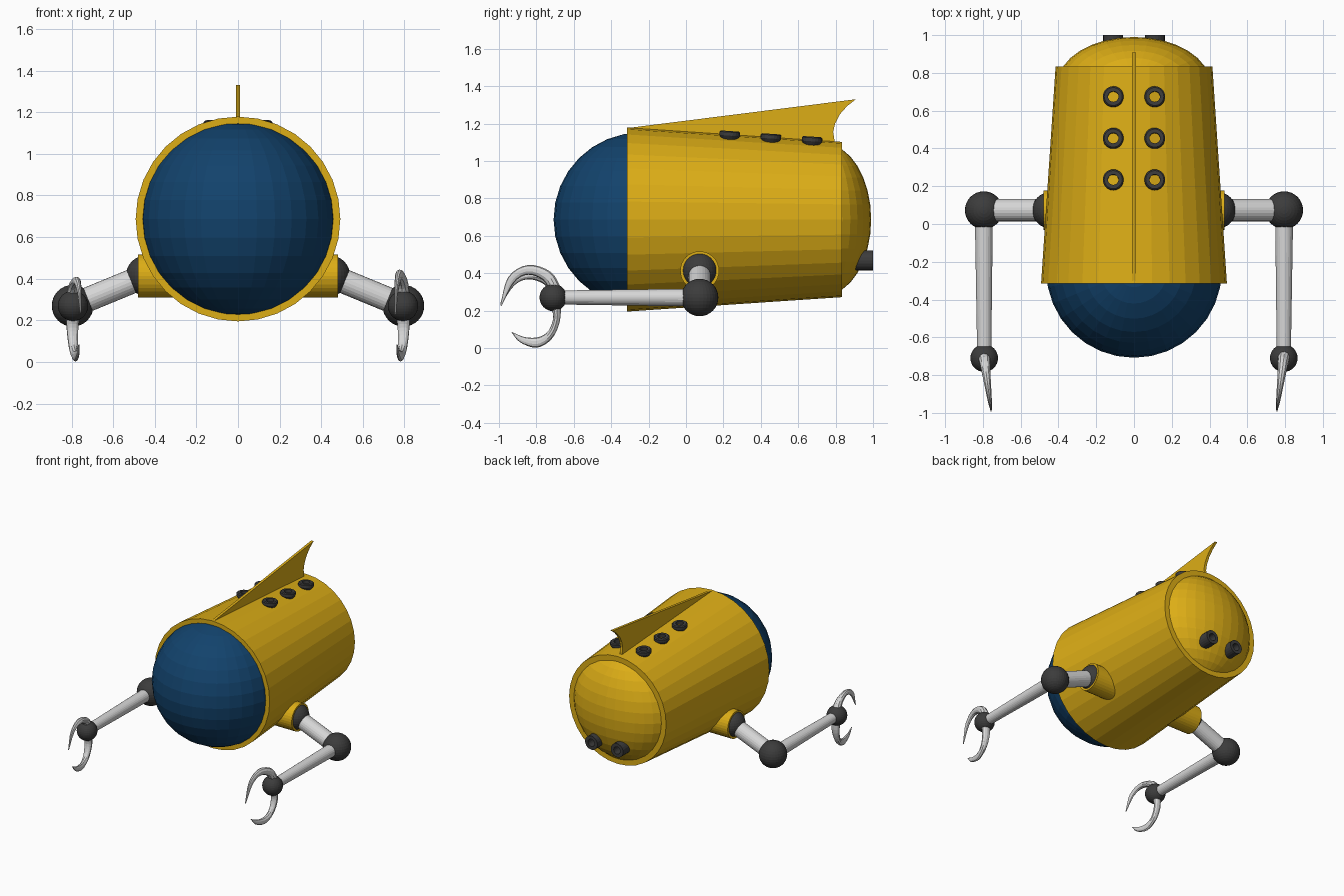
import bpy, bmesh, math
from mathutils import Vector, Matrix

if "Cube" in bpy.data.objects:
    bpy.data.objects.remove(bpy.data.objects["Cube"])


def material(name, rgb):
    m = bpy.data.materials.new(name)
    m.diffuse_color = (*rgb, 1)
    m.use_nodes = True
    m.node_tree.nodes["Principled BSDF"].inputs["Base Color"].default_value = m.diffuse_color
    return m


GOLD = material("gold paint", (0.72, 0.42, 0.008))
BLUE = material("deep blue glass", (0.006, 0.055, 0.15))
DARK = material("dark rubber", (0.045, 0.045, 0.045))
STEEL = material("light steel", (0.68, 0.68, 0.68))


def finish(name, bm, mat, matrix=Matrix()):
    bmesh.ops.recalc_face_normals(bm, faces=bm.faces)
    me = bpy.data.meshes.new(name)
    bm.to_mesh(me)
    bm.free()
    me.materials.append(mat)
    ob = bpy.data.objects.new(name, me)
    ob.matrix_world = matrix
    bpy.context.collection.objects.link(ob)
    return ob


def ball(name, loc, scale, mat):
    bm = bmesh.new()
    bmesh.ops.create_uvsphere(bm, u_segments=32, v_segments=16, radius=1)
    bmesh.ops.scale(bm, vec=scale, verts=bm.verts)
    return finish(name, bm, mat, Matrix.Translation(loc))


def loft(bm, rings, loop=False):
    """Bridge equal-length rings of points with quads."""
    vs = [[bm.verts.new(p) for p in r] for r in rings]
    n = len(vs[0])
    for k in range(len(vs) if loop else len(vs) - 1):
        a, b = vs[k], vs[(k + 1) % len(vs)]
        for i in range(n):
            j = (i + 1) % n
            bm.faces.new((a[i], a[j], b[j], b[i]))
    if not loop:
        bm.faces.new(vs[0])
        bm.faces.new(vs[-1])


def tube(name, profile, loc, axis, mat, sides):
    """Revolve a closed (radius, height) wall profile around an axis."""
    bm = bmesh.new()
    rings = [[(r * math.cos(t), r * math.sin(t), h)
              for t in (2 * math.pi * i / sides for i in range(sides))]
             for r, h in profile]
    loft(bm, rings, loop=True)
    rot = Vector(axis).to_track_quat('Z', 'Y').to_matrix().to_4x4()
    return finish(name, bm, mat, Matrix.Translation(loc) @ rot)


def rod(name, p, q, r1, r2, mat):
    p, q = Vector(p), Vector(q)
    bm = bmesh.new()
    bmesh.ops.create_cone(bm, cap_ends=True, segments=24, radius1=r1,
                          radius2=r2, depth=(q - p).length)
    rot = (q - p).to_track_quat('Z', 'Y').to_matrix().to_4x4()
    return finish(name, bm, mat, Matrix.Translation((p + q) / 2) @ rot)


def smooth_path(pts, steps=4):
    """Catmull-Rom interpolation through 2D points."""
    p = [Vector(a) for a in pts]
    p = [2 * p[0] - p[1]] + p + [2 * p[-1] - p[-2]]
    out = []
    for i in range(1, len(p) - 2):
        a, b, c, d = p[i - 1:i + 3]
        for s in range(steps):
            t = s / steps
            out.append(0.5 * (2 * b + (c - a) * t + (2 * a - 5 * b + 4 * c - d) * t * t
                              + (3 * b - a - 3 * c + d) * t ** 3))
    return out + [p[-2]]


# Claw outlines as (y, z) relative to the wrist ball
UPPER = ([(0.050, 0.035), (-0.012, 0.136), (-0.135, 0.174), (-0.242, 0.110), (-0.285, -0.040)],
         [(-0.017, 0.030), (-0.055, 0.093), (-0.135, 0.122), (-0.210, 0.080), (-0.279, -0.045)])
LOWER = ([(0.042, -0.01), (0.036, -0.126), (-0.007, -0.220), (-0.087, -0.268), (-0.178, -0.240), (-0.226, -0.185)],
         [(-0.017, -0.04), (0.0, -0.104), (-0.023, -0.174), (-0.076, -0.211), (-0.151, -0.212), (-0.222, -0.185)])


def claw(name, outline, wrist, side, zscale=1.0):
    outer, inner = (smooth_path(c) for c in outline)
    rings = []
    for k, (o, i) in enumerate(zip(outer, inner)):
        mid, half = (o + i) / 2, (o - i) / 2
        w = 0.032 * (1 - k / (len(outer) - 1)) + 0.003
        ring = []
        for s in range(10):
            t = 2 * math.pi * s / 10
            q = mid + half * math.cos(t)
            ring.append((w * math.sin(t), q.x, q.y * zscale))
        rings.append(ring)
    bm = bmesh.new()
    loft(bm, rings)
    finish(name, bm, STEEL, Matrix.Translation(wrist) @ Matrix.Rotation(-side * math.radians(7.5), 4, 'Z'))


# Hull and domes
CZ = 0.687
tube("hull", [(0.492, -0.315), (0.415, 0.835), (0.372, 0.835), (0.458, -0.315)],
     (0, 0, CZ), (0, 1, 0), GOLD, 32)
ball("front_window", (0, -0.243, CZ), (0.465, 0.465, 0.465), BLUE)
ball("rear_dome", (0, 0.74, CZ), (0.405, 0.25, 0.405), GOLD)

# Top fin
fin = [(-0.313, 1.176), (0.909, 1.33), (0.862, 1.294), (0.823, 1.25), (0.797, 1.20),
       (0.787, 1.155), (0.797, 1.09), (0.75, 1.06), (-0.25, 1.13)]
bm = bmesh.new()
face = bm.faces.new([bm.verts.new((-0.01, y, z)) for y, z in fin])
ext = bmesh.ops.extrude_face_region(bm, geom=[face])
bmesh.ops.translate(bm, vec=(0.02, 0, 0),
                    verts=[v for v in ext["geom"] if isinstance(v, bmesh.types.BMVert)])
finish("top_fin", bm, GOLD)

for side, label in ((1, "right"), (-1, "left")):
    # Ring studs along the back
    for n in range(3):
        y = 0.235 + 0.22 * n
        tube(f"{label}_stud_{n + 1}",
             [(0.028, 0), (0.048, 0), (0.055, -0.006), (0.055, -0.025), (0.038, -0.05), (0.028, -0.05)],
             (side * 0.11, y, 1.160 - 0.068 * (y - 0.235)), (0, 0.067, 1), DARK, 20)

    # Rear thruster nozzle
    tube(f"{label}_nozzle", [(0.028, 0), (0.053, 0), (0.053, -0.14), (0.028, -0.14)],
         (side * 0.11, 1.0, 0.468), (0, 1, 0), DARK, 20)

    # Arm: socket, joints and rods
    shoulder = (side * 0.443, 0.073, 0.415)
    elbow = (side * 0.795, 0.073, 0.27)
    wrist = (side * 0.793, -0.71, 0.27)
    tube(f"{label}_socket", [(0.104, 0), (0.104, -0.26), (0.088, -0.26), (0.088, 0)],
         (side * 0.48, 0.073, 0.413), (side, 0, 0), GOLD, 32)
    ball(f"{label}_shoulder_joint", shoulder, (0.096,) * 3, DARK)
    ball(f"{label}_elbow_joint", elbow, (0.1,) * 3, DARK)
    ball(f"{label}_wrist_joint", wrist, (0.073,) * 3, DARK)
    rod(f"{label}_upper_arm", shoulder, elbow, 0.059, 0.059, STEEL)
    rod(f"{label}_forearm", elbow, wrist, 0.048, 0.037, STEEL)

    # Pincer
    claw(f"{label}_upper_claw", UPPER, wrist, side, 1.0 if side > 0 else 0.8)
    claw(f"{label}_lower_claw", LOWER, wrist, side)
